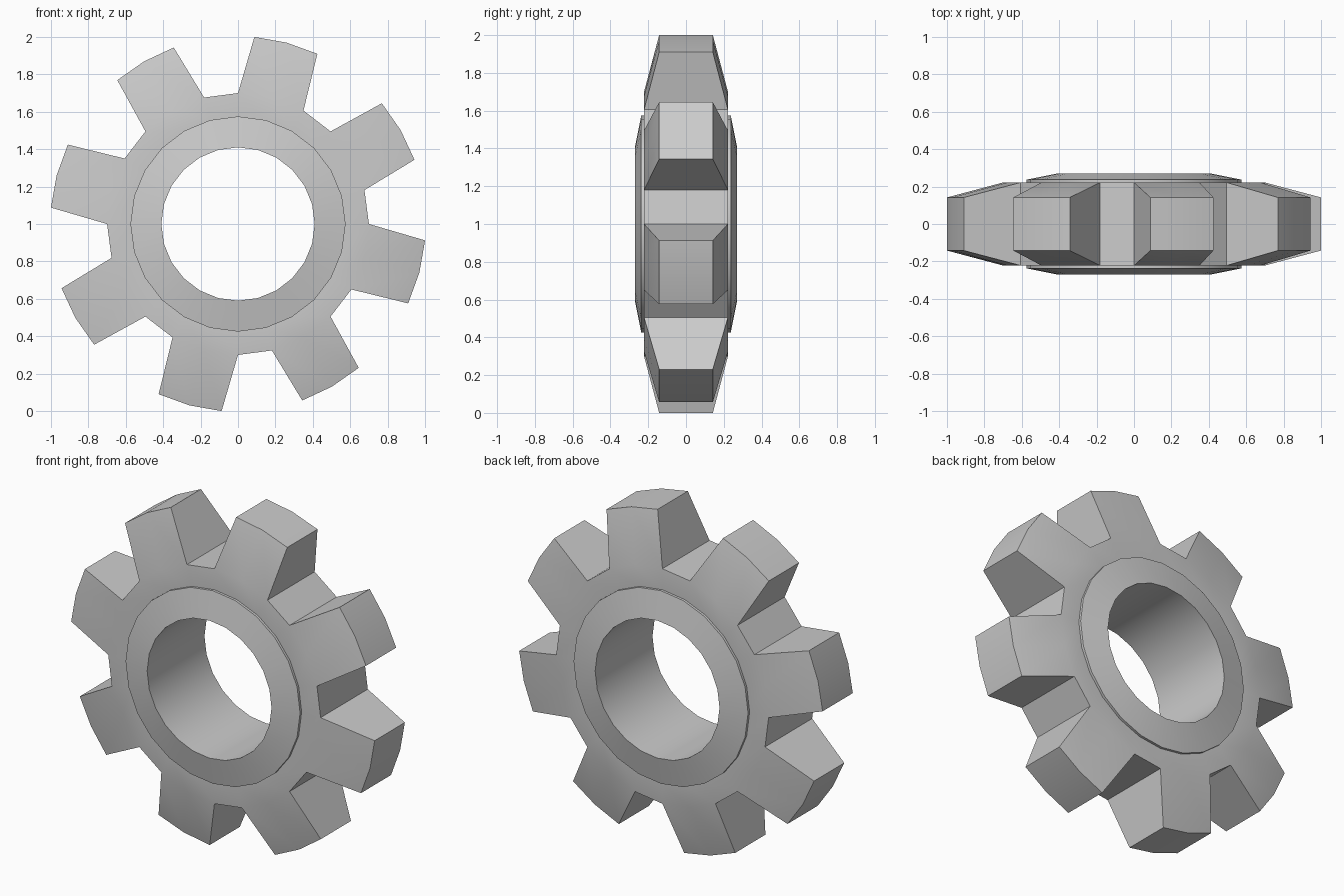
import bpy
import bmesh
from math import cos, sin, radians

if "Cube" in bpy.data.objects:
    bpy.data.objects.remove(bpy.data.objects["Cube"])

TEETH = 8
COLUMNS = TEETH * 3              # each tooth spans two columns, each gap one
STEP = 360 / COLUMNS
TIP_R, TIP_Y = 1.004, 0.142
TAPER = 5                        # degrees each tooth flank leans inward

# Half cross-section: bore, collar edge, collar foot, tooth root (radius, depth)
half = [(0.41, 0.27), (0.575, 0.237), (0.575, 0.222), (0.70, 0.222)]
section = [(r, -y) for r, y in half] + [(r, y) for r, y in reversed(half)]
ROOT_FRONT, ROOT_BACK = len(half) - 1, len(half)

bm = bmesh.new()


def point(angle, r, y):
    a = radians(angle)
    return bm.verts.new((r * cos(a), y, 1 + r * sin(a)))


rings = [[point(j * STEP, r, y) for r, y in section] for j in range(COLUMNS)]

# Hub, collars and gap floors
for j in range(COLUMNS):
    a, b = rings[j], rings[(j + 1) % COLUMNS]
    for k in range(len(section)):
        if k == ROOT_FRONT and j % 3 != 0:
            continue             # left open for a tooth
        n = (k + 1) % len(section)
        bm.faces.new((a[k], b[k], b[n], a[n]))

# Tapered teeth
for start in range(1, COLUMNS, 3):
    cols = []
    for i in range(3):
        j = (start + i) % COLUMNS
        angle = j * STEP + TAPER * (1 - i)
        cols.append((rings[j][ROOT_FRONT], point(angle, TIP_R, -TIP_Y),
                     point(angle, TIP_R, TIP_Y), rings[j][ROOT_BACK]))
    for a, b in zip(cols, cols[1:]):
        for k in range(3):
            bm.faces.new((a[k], b[k], b[k + 1], a[k + 1]))
    bm.faces.new(cols[0])
    bm.faces.new(cols[-1])

bmesh.ops.recalc_face_normals(bm, faces=bm.faces)
mesh = bpy.data.meshes.new("gear_wheel")
bm.to_mesh(mesh)
bm.free()

# Plain grey metal
metal = bpy.data.materials.new("grey_metal")
metal.use_nodes = True
colour = (0.6, 0.6, 0.6, 1)
metal.diffuse_color = colour
metal.node_tree.nodes["Principled BSDF"].inputs["Base Color"].default_value = colour
mesh.materials.append(metal)

gear = bpy.data.objects.new("gear_wheel", mesh)
bpy.context.collection.objects.link(gear)
bpy.ops.object.select_all(action="DESELECT")
gear.select_set(True)
bpy.context.view_layer.objects.active = gear
bpy.ops.object.shade_smooth_by_angle(angle=radians(30))
